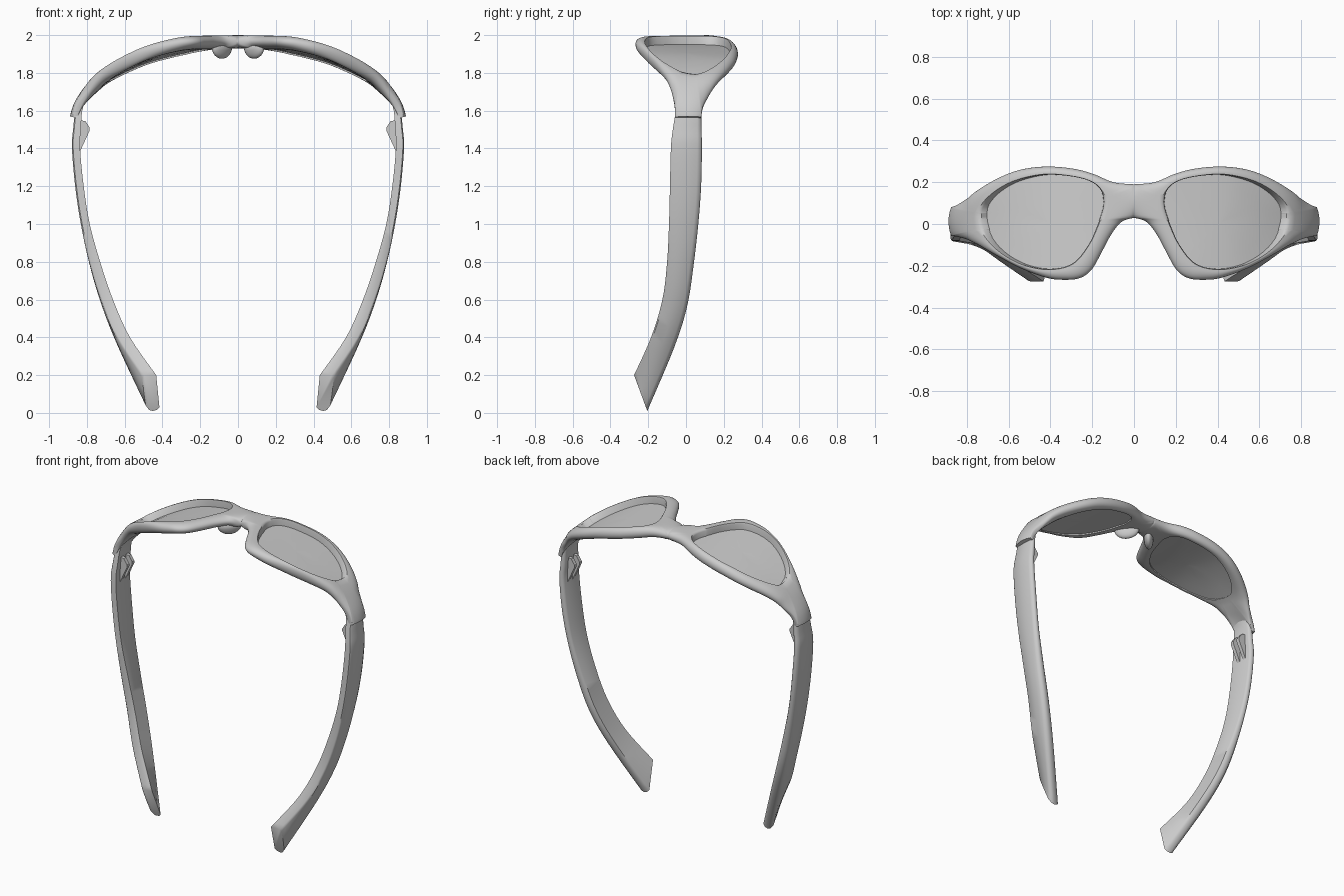
import bpy, bmesh, math
from mathutils import Vector

cube = bpy.data.objects.get("Cube")
if cube:
    bpy.data.objects.remove(cube, do_unlink=True)

grey = bpy.data.materials.new("plain_grey")
grey.use_nodes = True
COLOUR = (0.6, 0.6, 0.6, 1)
grey.diffuse_color = COLOUR
grey.node_tree.nodes["Principled BSDF"].inputs["Base Color"].default_value = COLOUR


def spline(points, steps, closed=False):
    """Smooth curve through points of any dimension."""
    p = [Vector(q) for q in points]
    n = len(p)
    get = (lambda i: p[i % n]) if closed else (lambda i: p[min(max(i, 0), n - 1)])
    out = []
    for i in range(n if closed else n - 1):
        a, b, c, d = (get(i + k) for k in (-1, 0, 1, 2))
        for s in range(steps):
            t = s / steps
            out.append(0.5 * (2 * b + (c - a) * t + (2 * a - 5 * b + 4 * c - d) * t * t
                              + (3 * b - a - 3 * c + d) * t ** 3))
    if not closed:
        out.append(p[-1])
    return out


def ramp(v, lo, hi):
    return min(max((v - lo) / (hi - lo), 0), 1)


def make(name, bm, angle=40):
    """Mesh object, smooth shaded and mirrored to the other side."""
    bmesh.ops.remove_doubles(bm, verts=bm.verts, dist=0.0003)
    bmesh.ops.recalc_face_normals(bm, faces=bm.faces)
    me = bpy.data.meshes.new(name)
    bm.to_mesh(me)
    bm.free()
    me.materials.append(grey)
    ob = bpy.data.objects.new(name, me)
    bpy.context.collection.objects.link(ob)
    bpy.ops.object.select_all(action="DESELECT")
    ob.select_set(True)
    bpy.context.view_layer.objects.active = ob
    bpy.ops.object.shade_smooth_by_angle(angle=math.radians(angle))
    ob.modifiers.new("mirror", "MIRROR").merge_threshold = 0.0005


def skin(bm, rows, wrap_rows, wrap_cols):
    """Quads between rows of positions; returns the vertex rows."""
    vs = [[bm.verts.new(q) for q in row] for row in rows]
    n, m = len(vs), len(vs[0])
    for i in range(n if wrap_rows else n - 1):
        for j in range(m if wrap_cols else m - 1):
            k, l = (i + 1) % n, (j + 1) % m
            bm.faces.new((vs[i][j], vs[k][j], vs[k][l], vs[i][l]))
    return vs


# Wrap-around curve in x and z, measured along its length
WRAP = spline([(0, 2), (.15, 1.997), (.3, 1.977), (.47, 1.935), (.6, 1.882), (.714, 1.82),
               (.78, 1.765), (.84, 1.69), (.875, 1.63), (.895, 1.57)], 8)
LENGTH = [0]
for a, b in zip(WRAP, WRAP[1:]):
    LENGTH.append(LENGTH[-1] + (b - a).length)


def surf(u, y, d):
    """Point at length u along the wrap curve, pushed out by d; crowned at the ends, tilted in y."""
    i = 0
    while i < len(WRAP) - 2 and LENGTH[i + 1] < u:
        i += 1
    seg = WRAP[i + 1] - WRAP[i]
    p = WRAP[i] + seg * ((u - LENGTH[i]) / seg.length)
    lo, hi = WRAP[max(i - 1, 0)], WRAP[min(i + 2, len(WRAP) - 1)]
    t = (hi - lo).normalized()
    d -= .014 * ramp(u, .85, 1.05) * ((y - .012) / .07) ** 2
    x = p.x - t.y * d if u > 1e-4 else 0
    tilt = .06 * y * ramp(u, 0, .3) * (1 - ramp(u, .8, 1))
    return Vector((x, y, p.y + t.x * d - tilt))


# Flattened outlines: outer edge and lens opening
upper = [(0, .19), (.1, .2), (.2, .24), (.3, .265), (.43, .275), (.56, .262), (.67, .228),
         (.8, .17), (.9, .125), (.985, .092), (1.06, .08)]
lower = [(1.06, -.058), (.99, -.06), (.9, -.075), (.8, -.105), (.69, -.155), (.56, -.215),
         (.43, -.258), (.35, -.267), (.27, -.26), (.21, -.222), (.16, -.14), (.11, -.05),
         (.06, .01), (0, .03)]
opening = spline([(.145, .1), (.165, .17), (.23, .212), (.35, .234), (.46, .234), (.6, .2),
                  (.715, .135), (.772, .06), (.752, -.04), (.675, -.125), (.555, -.19),
                  (.42, -.216), (.3, -.19), (.22, -.1), (.17, .01)], 8, True)
CENTRE = Vector((.43, .01))
end = [Vector((1.06, y)) for y in (.055, .03, .005, -.02, -.04)]
bridge = [Vector((0, .11 - .08 * math.cos(math.pi * k / 10))) for k in range(1, 10)]
outer = spline(upper, 5) + end + spline(lower, 5) + bridge


def opening_at(p):
    """Where the ray from the lens centre to p crosses the opening."""
    ray = p - CENTRE
    for a, b in zip(opening, opening[1:] + opening[:1]):
        e, f = a - CENTRE, b - CENTRE
        ca, cb = ray.x * e.y - ray.y * e.x, ray.x * f.y - ray.y * f.x
        if ca * cb <= 0 and ca != cb and ray.dot(e) > 0:
            return a + (b - a) * (ca / (ca - cb))


# Front frame: rounded ring around each lens, joined at the bridge
STEPS = (0, .06, .16, .3, .42, .54, .66, .77, .86, .93, .98, 1)
bm = bmesh.new()
rows, rim = [], []
for p in outer:
    q = opening_at(p)
    rim.append(q)
    if p.x < 1e-4:
        s = min(abs(p.y - .11) / .08, 1)
        r = 1 - math.sqrt(1 - s * s)
    else:
        r = 1 - .65 * ramp(p.x, .9, 1.04)
    top, bottom = [], []
    for t in STEPS:
        w = q.lerp(p, t)
        th = .07 - .035 * ramp(w.x, .85, 1.05)
        k = max(0, (t - .2) / .8)
        drop = th / 2 * r * (1 - math.sqrt(1 - k * k))
        top.append(surf(w.x, w.y, -drop - (.01 if t == 0 else 0)))
        if t == 0:
            w = q.lerp(p, -.05)
        bottom.append(surf(w.x, w.y, -th + drop))
    rows.append(top + bottom[::-1])
skin(bm, rows, True, True)
inside = [f for f in bm.faces if all(abs(v.co.x) < 1e-4 for v in f.verts)]
bmesh.ops.delete(bm, geom=inside, context="FACES")
make("front_frame", bm, 50)

# Lenses: thin curved shells set inside the openings
bm = bmesh.new()
rows = []
for q in rim:
    ring = [CENTRE.lerp(q, t) for t in (.02, .25, .5, .75, 1.005)]
    rows.append([surf(w.x, w.y, -.045) for w in ring]
                + [surf(w.x, w.y, -.062) for w in ring[::-1]])
vs = skin(bm, rows, True, False)
bm.faces.new([v[0] for v in vs])
bm.faces.new([v[-1] for v in vs])
make("lenses", bm)

# Temples: front edge y, z; back edge y, z; outer x; inner x
stations = [(-.04, 1.71, .06, 1.71, .80, .768), (-.05, 1.62, .078, 1.62, .855, .82),
            (-.07, 1.5, .082, 1.5, .873, .832), (-.08, 1.4, .084, 1.4, .879, .836),
            (-.085, 1.2, .08, 1.2, .862, .817), (-.09, 1, .065, 1, .832, .785),
            (-.1, .8, .04, .78, .788, .73), (-.125, .6, .005, .56, .727, .662),
            (-.185, .4, -.065, .34, .643, .572), (-.275, .2, -.205, .01, .508, .433)]
section = [(0, 0), (0, .85), (.06, 1), (.5, 1), (.85, .95), (.97, .75), (1, .5), (.97, .2), (.9, 0)]
bm = bmesh.new()
rows = []
for yf, zf, yb, zb, xo, xi in spline(stations, 5):
    lean = .1 * (zf - zb)
    rows.append([(xi + (xo - xi) * w - lean * v, yf + (yb - yf) * v, zf + (zb - zf) * v)
                 for v, w in section])
vs = skin(bm, rows, False, True)
bm.faces.new(vs[0])
bm.faces.new(vs[-1])
make("temples", bm, 50)

# Hinge lugs: wedge plates on the inner side of each temple
bm = bmesh.new()
wedge = [(.845, 1.55), (.808, 1.545), (.785, 1.51), (.785, 1.495), (.838, 1.38), (.85, 1.4)]
for y0, y1 in ((-.035, -.012), (.018, .041)):
    vs = skin(bm, [[(x, y, z) for x, z in wedge] for y in (y0, y1)], False, True)
    for loop in vs:
        bm.faces.new(loop)
make("hinge_lugs", bm, 30)

# Nose pads: flared pads hanging under the bridge sides
bm = bmesh.new()
bmesh.ops.create_uvsphere(bm, u_segments=20, v_segments=12, radius=1)
for v in bm.verts:
    x, y, z = v.co
    v.co = (.085 + .036 * x - .04 * y + .04 * max(z, 0), .035 + .06 * y, 1.935 + .06 * z)
make("nose_pads", bm, 60)
